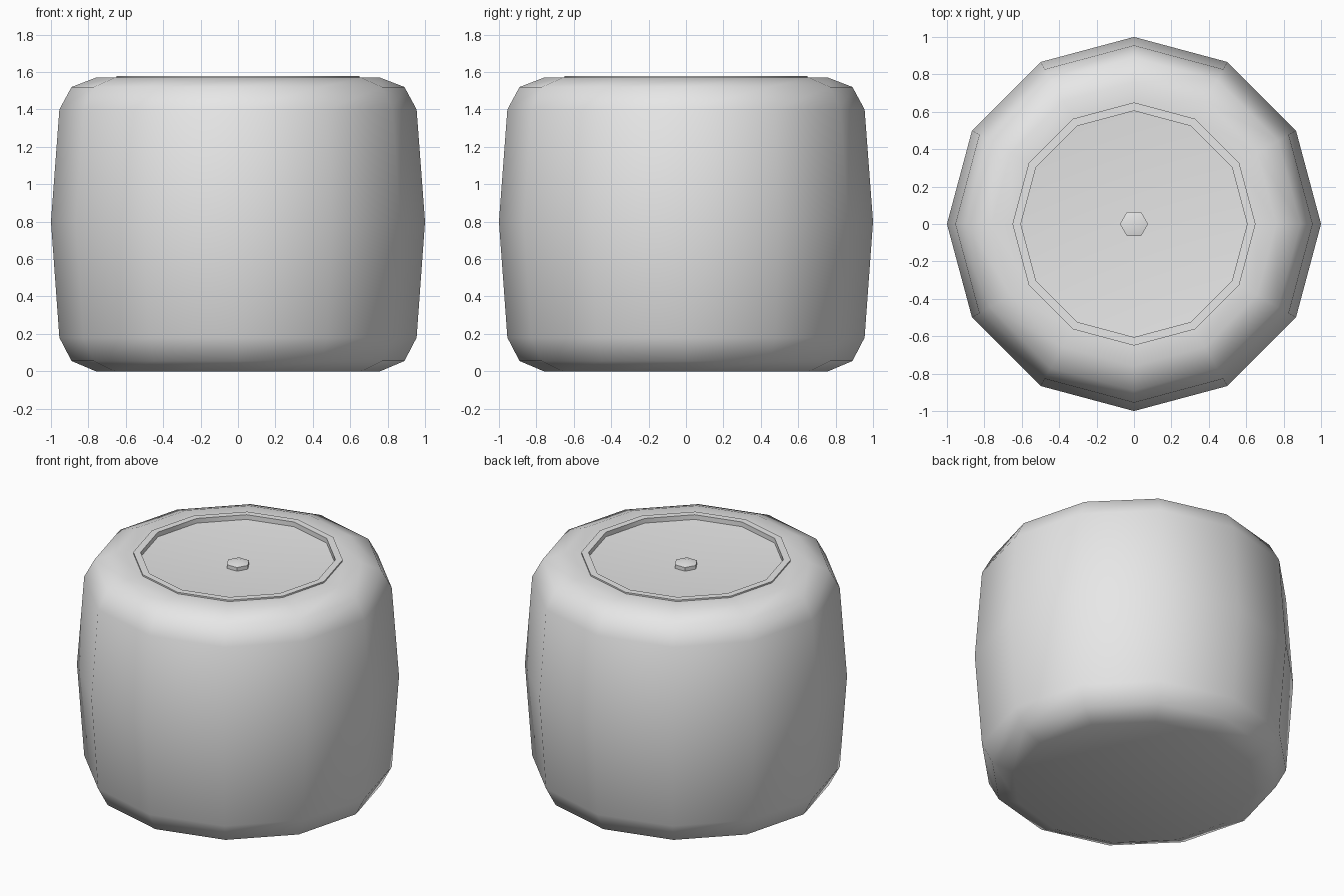
import bpy
import bmesh
from math import cos, sin, tau, radians

cube = bpy.data.objects.get("Cube")
if cube:
    bpy.data.objects.remove(cube, do_unlink=True)

# One plain grey for the whole model
grey = bpy.data.materials.new("light_grey")
grey.use_nodes = True
colour = (0.8, 0.8, 0.8, 1)
grey.diffuse_color = colour
grey.node_tree.nodes["Principled BSDF"].inputs["Base Color"].default_value = colour


def lathe(name, profile, sides, smooth_angle):
    """Spin (radius, height) points, listed bottom/outside first, around z.
    A zero radius becomes a single pole vertex."""
    bm = bmesh.new()
    rings = []
    for r, z in profile:
        if r == 0:
            rings.append([bm.verts.new((0, 0, z))] * sides)
        else:
            rings.append([bm.verts.new((r * cos(tau * i / sides),
                                        r * sin(tau * i / sides), z))
                          for i in range(sides)])
    for low, high in zip(rings, rings[1:]):
        for i in range(sides):
            j = (i + 1) % sides
            corners = dict.fromkeys((low[i], low[j], high[j], high[i]))
            bm.faces.new(list(corners))
    mesh = bpy.data.meshes.new(name)
    bm.to_mesh(mesh)
    bm.free()
    mesh.materials.append(grey)
    obj = bpy.data.objects.new(name, mesh)
    bpy.context.collection.objects.link(obj)
    bpy.ops.object.select_all(action='DESELECT')
    obj.select_set(True)
    bpy.context.view_layer.objects.active = obj
    bpy.ops.object.shade_smooth_by_angle(angle=radians(smooth_angle))
    return obj


# Bulging body with rounded shoulders, closed underneath
lathe("body", [(0, 0), (0.76, 0), (0.89, 0.055), (0.955, 0.18), (1, 0.8),
               (0.955, 1.4), (0.89, 1.52), (0.76, 1.57), (0.65, 1.57)], 12, 50)

# Thin raised rim around the recess
lathe("rim", [(0.65, 1.57), (0.65, 1.58), (0.605, 1.58), (0.605, 1.548)], 12, 50)

# Shallow dished lid
lathe("lid", [(0.605, 1.548), (0, 1.505)], 12, 50)

# Small six-sided knob with a low point
lathe("knob", [(0.075, 1.5), (0.075, 1.535), (0, 1.555)], 6, 40)
